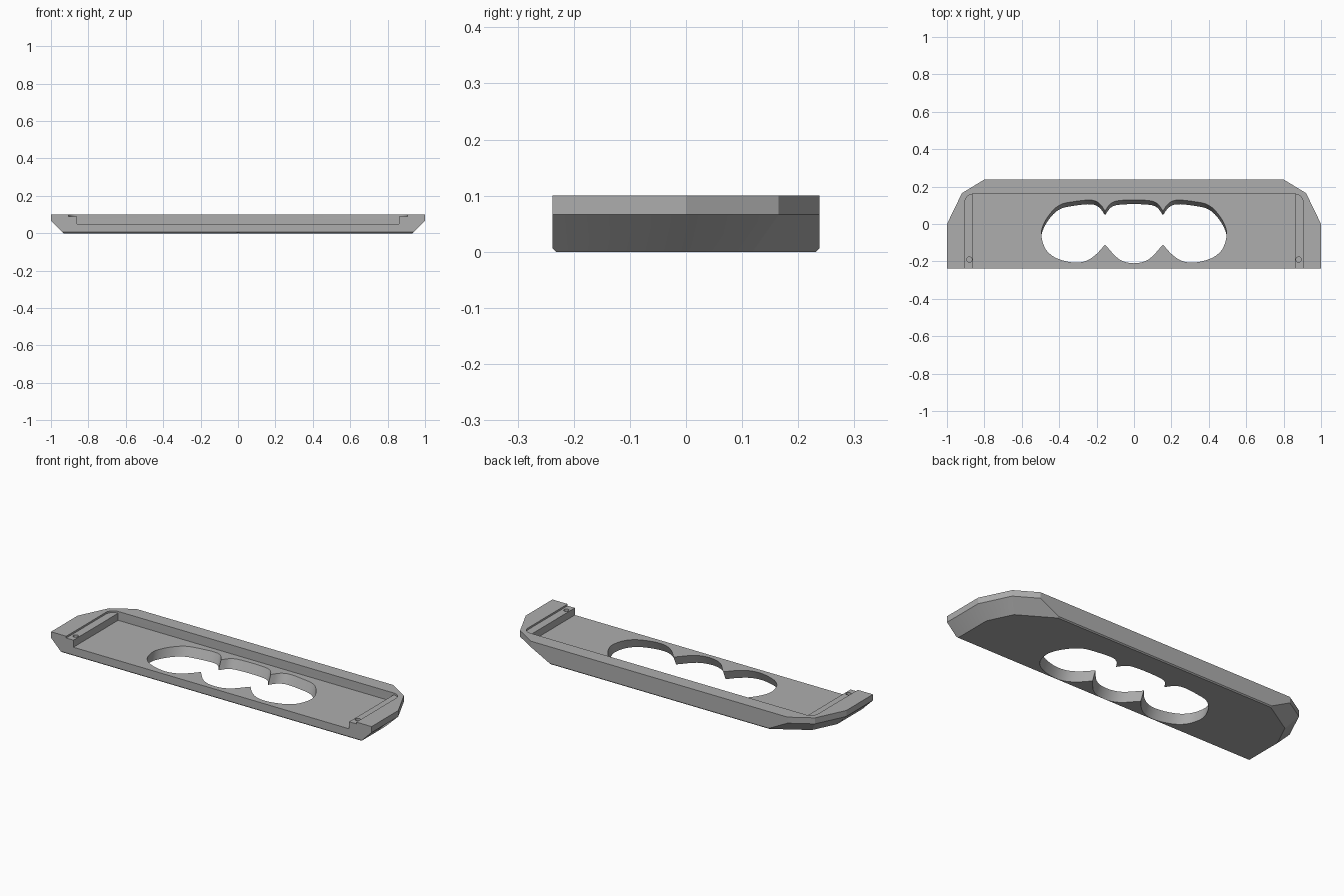
import bpy, bmesh, math
from mathutils import Vector

cube = bpy.data.objects.get("Cube")
if cube:
    bpy.data.objects.remove(cube, do_unlink=True)

TOP, RIM, FLOOR, LEDGE = 0.10, 0.066, 0.05, 0.09
DEPTH = 0.238

grey = bpy.data.materials.new("plain grey")
grey.use_nodes = True
colour = (0.42, 0.42, 0.42, 1)
grey.diffuse_color = colour
grey.node_tree.nodes["Principled BSDF"].inputs["Base Color"].default_value = colour


def make_object(name, bm):
    bmesh.ops.recalc_face_normals(bm, faces=bm.faces)
    mesh = bpy.data.meshes.new(name)
    bm.to_mesh(mesh)
    bm.free()
    mesh.materials.append(grey)
    obj = bpy.data.objects.new(name, mesh)
    bpy.context.collection.objects.link(obj)
    return obj


def prism(name, outline, z0, z1, lean=0.0):
    """Extrude an outline from z0 to z1; lean moves y per unit of height above FLOOR."""
    bm = bmesh.new()
    low, high = [[bm.verts.new((x, y + lean * (z - FLOOR), z)) for x, y in outline]
                 for z in (z0, z1)]
    bm.faces.new(low[::-1])
    bm.faces.new(high)
    n = len(outline)
    for i in range(n):
        j = (i + 1) % n
        bm.faces.new((low[i], low[j], high[j], high[i]))
    return make_object(name, bm)


def slice_off(bm, point, normal):
    """Cut away everything beyond a plane and close the cut."""
    geom = bm.verts[:] + bm.edges[:] + bm.faces[:]
    cut = bmesh.ops.bisect_plane(bm, geom=geom, dist=1e-6, plane_co=point,
                                 plane_no=normal, clear_outer=True)
    edges = [e for e in cut["geom_cut"] if isinstance(e, bmesh.types.BMEdge)]
    bmesh.ops.contextual_create(bm, geom=edges)


def smooth_path(points, steps=4):
    """Rounded path through the points, keeping the two ends sharp."""
    pts = [Vector(p) for p in points]
    pts = [2 * pts[0] - pts[1]] + pts + [2 * pts[-1] - pts[-2]]
    path = []
    for a, b, c, d in zip(pts, pts[1:], pts[2:], pts[3:]):
        for k in range(steps):
            t = k / steps
            path.append(0.5 * (2 * b + (c - a) * t + (2 * a - 5 * b + 4 * c - d) * t ** 2
                               + (3 * b - a - 3 * c + d) * t ** 3))
    return path + [pts[-2]]


# Body: a slab with faceted ends, sloped undersides and eased bottom edges
bm = bmesh.new()
bmesh.ops.create_cube(bm, size=1)
for v in bm.verts:
    v.co = (v.co.x * 2, v.co.y * 2 * DEPTH, (v.co.z + 0.5) * TOP)
corner = [(1, -DEPTH), (1, 0), (0.92, 0.165), (0.80, DEPTH)]
for side in (1, -1):
    for i, (p, q) in enumerate(zip(corner, corner[1:])):
        out = Vector((side * (q[1] - p[1]), p[0] - q[0], 0)).normalized()
        rim_point = Vector((side * p[0], p[1], RIM))
        if i:
            slice_off(bm, rim_point, out)
        slice_off(bm, rim_point, out - Vector((0, 0, 1)))
    slice_off(bm, Vector((0, side * DEPTH, 0.006)), Vector((0, side, -1)))
body = make_object("tray_body", bm)

# Shallow ledge recess with rounded back corners
wide, back, radius = 0.905, 0.16, 0.045
arc = [(wide - radius + radius * math.cos(a), back - radius + radius * math.sin(a))
       for a in (math.radians(15 * k) for k in range(7))]
half = [(wide, -1)] + arc
ledge = prism("ledge_cutter", half + [(-x, y) for x, y in reversed(half)], LEDGE, 0.2)

# Deep pocket, open at the front
pocket = prism("pocket_cutter", [(0.86, -1), (0.86, back), (-0.86, back), (-0.86, -1)],
               FLOOR, 0.15)

# Three-lobed grip opening, leaning toward the front below
outer_lobe = smooth_path([(0.155, 0.07), (0.185, 0.11), (0.23, 0.128), (0.32, 0.12),
                          (0.40, 0.10), (0.46, 0.04), (0.495, -0.04), (0.48, -0.12),
                          (0.44, -0.168), (0.38, -0.195), (0.31, -0.207), (0.25, -0.195),
                          (0.20, -0.16), (0.155, -0.11)])
mid_top = smooth_path([(-0.155, 0.07), (-0.12, 0.113), (-0.06, 0.127), (0.06, 0.127),
                       (0.12, 0.113), (0.155, 0.07)])
mid_low = smooth_path([(0.155, -0.11), (0.08, -0.188), (0, -0.21), (-0.08, -0.188),
                       (-0.155, -0.11)])
mirrored = [(-p.x, p.y) for p in reversed(outer_lobe)]
outline = [tuple(p) for p in mid_top[:-1] + outer_lobe[:-1] + mid_low[:-1]] + mirrored[:-1]
grip = prism("grip_cutter", outline, -0.02, 0.07, lean=0.45)

# Small pin holes in the ledges
holes = []
for side in (1, -1):
    ring = [(side * 0.88 + 0.014 * math.cos(a), -0.19 + 0.014 * math.sin(a))
            for a in (math.tau * k / 20 for k in range(20))]
    holes.append(prism("pin_hole_cutter", ring, 0.07, 0.13))

# Carve the body
for cutter in [ledge, pocket, grip] + holes:
    mod = body.modifiers.new("carve", "BOOLEAN")
    mod.operation = "DIFFERENCE"
    mod.solver = "EXACT"
    mod.object = cutter
    bpy.context.view_layer.objects.active = body
    bpy.ops.object.modifier_apply(modifier=mod.name)
    bpy.data.objects.remove(cutter, do_unlink=True)

# Smooth the curved walls, keep the edges crisp
bpy.ops.object.select_all(action="DESELECT")
body.select_set(True)
bpy.context.view_layer.objects.active = body
bpy.ops.object.shade_smooth_by_angle(angle=math.radians(20))
